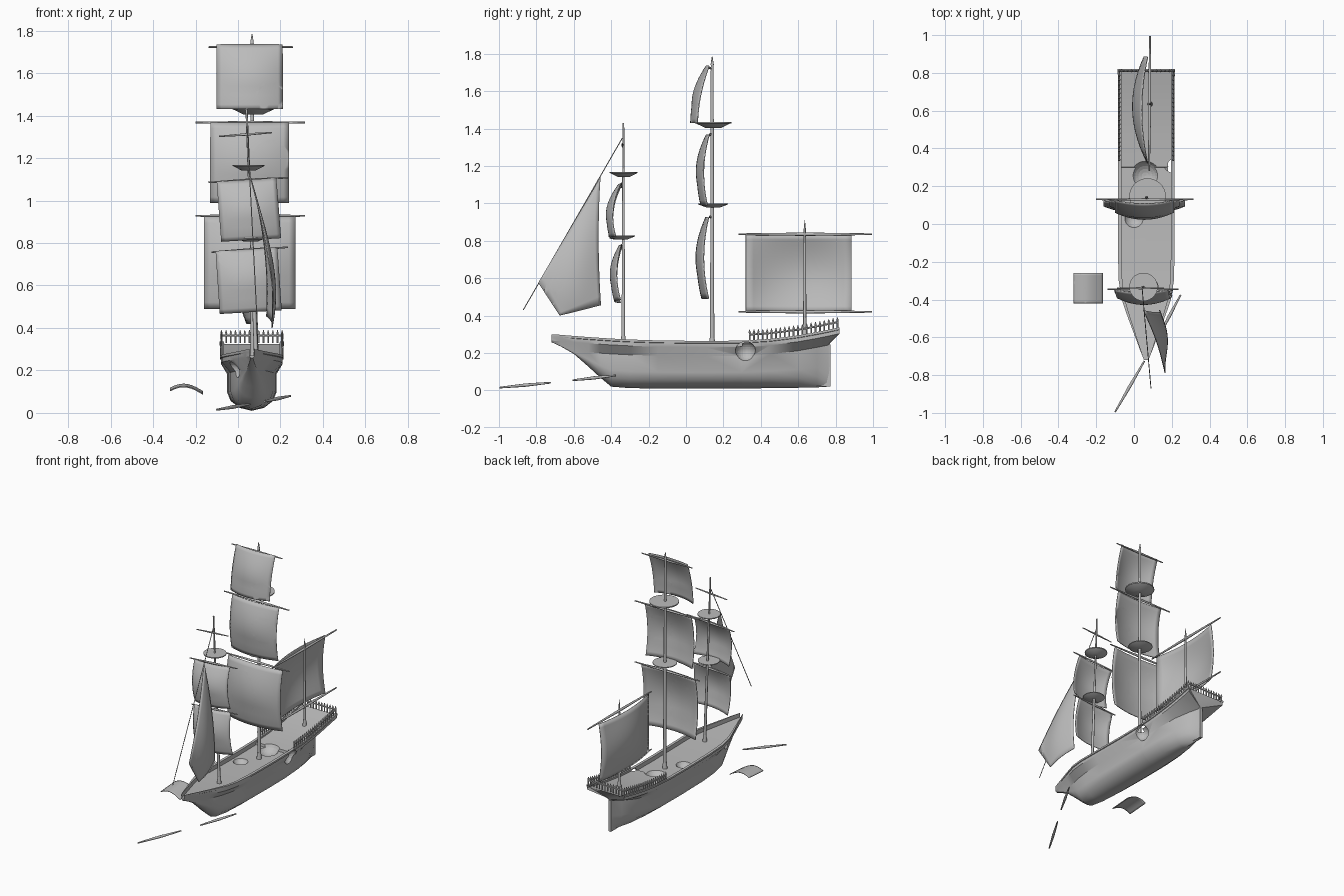
import bpy, bmesh, math
from mathutils import Vector

if "Cube" in bpy.data.objects:
    bpy.data.objects.remove(bpy.data.objects["Cube"])

CX = 0.065  # hull centre line
grey = bpy.data.materials.new("weathered_grey")
grey.diffuse_color = (0.5, 0.5, 0.5, 1)
grey.use_nodes = True
grey.node_tree.nodes["Principled BSDF"].inputs["Base Color"].default_value = grey.diffuse_color


def make(name, bm, smooth=None):
    bmesh.ops.recalc_face_normals(bm, faces=bm.faces[:])
    me = bpy.data.meshes.new(name)
    bm.to_mesh(me)
    bm.free()
    ob = bpy.data.objects.new(name, me)
    bpy.context.collection.objects.link(ob)
    me.materials.append(grey)
    if smooth:
        bpy.context.view_layer.objects.active = ob
        bpy.ops.object.select_all(action='DESELECT')
        ob.select_set(True)
        bpy.ops.object.shade_smooth_by_angle(angle=math.radians(smooth))
    return ob


def add_tube(bm, p, q, r0, r1, n=10):
    p, q = Vector(p), Vector(q)
    d = q - p
    ret = bmesh.ops.create_cone(bm, cap_ends=True, segments=n, radius1=r0, radius2=r1, depth=d.length)
    rot = d.to_track_quat('Z', 'Y').to_matrix()
    for v in ret['verts']:
        v.co = rot @ v.co + (p + q) / 2


def tube(name, *segs):
    bm = bmesh.new()
    for s in segs:
        add_tube(bm, *s)
    return make(name, bm, 40)


def spar(name, p, q, r):
    # thick in the middle, thin at both ends
    m = (Vector(p) + Vector(q)) / 2
    return tube(name, (p, m, r * 0.5, r), (m, q, r, r * 0.5))


def cut(ob, cutters):
    # subtract each cutter, bake the result and remove the cutters
    for c in cutters:
        c.hide_render = True
        m = ob.modifiers.new("cut", 'BOOLEAN')
        m.operation, m.solver, m.object = 'DIFFERENCE', 'EXACT', c
    bpy.context.view_layer.update()
    me = bpy.data.meshes.new_from_object(ob.evaluated_get(bpy.context.evaluated_depsgraph_get()))
    ob.modifiers.clear()
    ob.data = me
    for c in cutters:
        bpy.data.objects.remove(c)


def ball(loc, r):
    bm = bmesh.new()
    bmesh.ops.create_uvsphere(bm, u_segments=24, v_segments=14, radius=r)
    bmesh.ops.translate(bm, verts=bm.verts[:], vec=loc)
    return make("shot_cutter", bm)


def drill(loc, axis, ra, rz=None, length=0.4):
    # elliptical cutter along an axis
    bm = bmesh.new()
    c, a = Vector(loc), Vector(axis)
    add_tube(bm, c - a * length / 2, c + a * length / 2, ra, ra, 32)
    if rz:
        for v in bm.verts:
            v.co.z = c.z + (v.co.z - c.z) * rz / ra
    return make("hole_cutter", bm)


def patch(name, f, holes=(), n=14, thick=0.005):
    # curved cloth from f(u, v), u and v in 0..1
    bm = bmesh.new()
    g = [[bm.verts.new(f(i / n, j / n)) for i in range(n + 1)] for j in range(n + 1)]
    for j in range(n):
        for i in range(n):
            bm.faces.new((g[j][i], g[j][i + 1], g[j + 1][i + 1], g[j + 1][i]))
    ob = make(name, bm, 40)
    m = ob.modifiers.new("thickness", 'SOLIDIFY')
    m.thickness, m.offset = thick, 0
    cut(ob, list(holes))
    return ob


def square_sail(name, x0, x1, zt, zb, ys, bulge, holes=(), tilt=0.0, shift=0.0):
    def f(u, v):
        a, b, c = ys  # edge depth at top, middle and bottom
        y = a * (1 - v) * (1 - 2 * v) + 4 * b * v * (1 - v) + c * v * (2 * v - 1)
        y -= bulge * (1 - (2 * u - 1) ** 2) * (0.4 + 0.6 * math.sin(math.pi * min(v, 0.7)))
        x = x0 + (x1 - x0) * u
        return (x + shift * v, y, zt + (zb - zt) * v + tilt * (x - (x0 + x1) / 2))
    return patch(name, f, holes)


# Hull stations: y, rail z, keel z, rail half width, lower half width
ST = [(-0.72, .30, .258, .012, .005), (-0.67, .297, .235, .032, .012), (-0.60, .291, .195, .058, .025),
      (-0.52, .285, .125, .088, .048), (-0.46, .281, .07, .110, .065), (-0.40, .277, .02, .130, .082),
      (-0.30, .272, .012, .146, .1), (-0.15, .267, .01, .15, .112), (0.1, .264, .01, .15, .116),
      (0.299, .266, .01, .15, .115), (0.301, .266, .01, .15, .115), (0.45, .275, .012, .15, .108),
      (0.6, .294, .014, .15, .085), (0.7, .312, .016, .15, .045), (0.76, .324, .02, .15, .012),
      (0.82, .337, .02, .152, .01)]


def rail_z(y):
    for a, b in zip(ST, ST[1:]):
        if a[0] <= y <= b[0]:
            return a[1] + (b[1] - a[1]) * (y - a[0]) / (b[0] - a[0])
    return ST[-1][1]


# Hull with bulwarks and stepped deck
bm = bmesh.new()
rings = []
for y, zt, zk, w, l in ST:
    zd = zt - (0.03 if y < 0.3 else 0.012)
    zs = max(zt - 0.082, zk + 0.002)
    h = zs - zk
    yl = min(y, 0.77)
    half = [(0, y, zd), (w * .87, y, zd), (w * .87, y, zt), (w, y, zt), (w, y, zt - .012), (w * .965, y, zt - .014),
            (w * .965, y, zt - .034), (l, yl, zs), (l, yl, zk + .5 * h), (l * .86, yl, zk + .27 * h),
            (l * .5, yl, zk + .08 * h), (0, yl, zk)]
    pts = half + [(-x, a, b) for x, a, b in half[-2:0:-1]]
    rings.append([bm.verts.new((CX + x, a, b)) for x, a, b in pts])
k = len(rings[0])
for a, b in zip(rings, rings[1:]):
    for i in range(k):
        bm.faces.new((a[i], a[(i + 1) % k], b[(i + 1) % k], b[i]))
bm.faces.new(rings[0])
bm.faces.new(rings[-1])
hull = make("hull", bm, 35)
cut(hull, [ball((0.205, 0.318, 0.207), 0.055), ball((-0.025, -0.46, 0.2), 0.042),
           ball((0.06, 0.255, 0.29), 0.085), ball((0.0, 0.03, 0.26), 0.055)])

# Rudder
bm = bmesh.new()
bmesh.ops.create_cube(bm, size=1)
for v in bm.verts:
    v.co = (CX + v.co.x * 0.02, 0.735 + v.co.y * 0.075, 0.133 + v.co.z * 0.222)
make("rudder", bm)

# Stern railing: pointed posts and a handrail
bm = bmesh.new()


def post(x, y):
    z = rail_z(y)
    add_tube(bm, (x, y, z - .005), (x, y, z + .038), .0045, .0045, 6)
    add_tube(bm, (x, y, z + .038), (x, y, z + .056), .007, .001, 6)


N = 20
ys = [0.34 + 0.47 * i / N for i in range(N + 1)]
for s in (-0.143, 0.143):
    for y in ys:
        post(CX + s, y)
    for a, b in zip(ys[::4], ys[4::4]):
        add_tube(bm, (CX + s, a, rail_z(a) + .03), (CX + s, b, rail_z(b) + .03), .005, .005, 6)
for i in range(1, 13):
    post(CX - .143 + .286 * i / 13, 0.81)
add_tube(bm, (CX - .143, .81, rail_z(.81) + .03), (CX + .143, .81, rail_z(.81) + .03), .005, .005, 6)
make("stern_railing", bm)

# Masts
tube("main_mast", ((.07, .14, .23), (.07, .14, .28), .018, .013), ((.07, .14, .27), (.066, .14, 1.74), .012, .008),
     ((.066, .14, 1.74), (.066, .14, 1.785), .009, .002))
tube("fore_mast", ((.085, -.335, .235), (.085, -.335, .29), .016, .011),
     ((.085, -.335, .27), (.04, -.335, 1.43), .010, .005))
tube("mizzen_mast", ((.085, .635, .28), (.085, .635, .33), .015, .010), ((.085, .635, .32), (.085, .635, .86), .009, .006),
     ((.085, .635, .86), (.085, .635, .91), .006, .001))

# Crow's nest platforms
for name, x, y, z, r, d in (("main_upper_top", .072, .145, 1.42, .097, .032), ("main_lower_top", .066, .145, .988, .08, .02),
                            ("fore_upper_top", .05, -.333, 1.155, .075, .026), ("fore_lower_top", .06, -.345, .817, .072, .02)):
    bm = bmesh.new()
    add_tube(bm, (x, y, z - d / 2), (x, y, z + d / 4), r * .45, r * .96, 28)
    add_tube(bm, (x, y, z + d / 4), (x, y, z + d / 2), r, r, 28)
    make(name, bm, 35)

# Yards
spar("main_yard_low", (-.20, .13, .928), (.315, .13, .928), .008)
spar("main_yard_mid", (-.20, .13, 1.367), (.315, .13, 1.367), .008)
spar("main_yard_high", (-.14, .13, 1.723), (.26, .13, 1.723), .007)
spar("fore_yard_low", (-.125, -.345, .757), (.235, -.345, .78), .007)
spar("fore_yard_mid", (-.14, -.345, 1.085), (.235, -.345, 1.108), .007)
spar("fore_yard_high", (-.09, -.34, 1.302), (.16, -.34, 1.32), .006)
spar("spanker_gaff", (.08, .28, .835), (.085, .995, .835), .009)
spar("spanker_boom", (.08, .28, .42), (.085, .995, .42), .009)

# Torn square sails
Y = (0, 1, 0)
square_sail("main_course", -.16, .27, .925, .49, (.122, .095, .122), .042, [drill((-.005, .1, .70), Y, .095, .165)])
square_sail("main_topsail", -.13, .24, 1.367, .99, (.125, .095, .115), .04, [drill((.152, .1, 1.2), Y, .085)])
square_sail("main_topgallant", -.10, .21, 1.735, 1.43, (.125, .08, .062), .042, [drill((.155, .06, 1.487), Y, .065)])
square_sail("fore_course", -.105, .185, .77, .475, (-.345, -.37, -.35), .035, [drill((-.052, -.37, .722), Y, .036)], .06, .02)
square_sail("fore_topsail", -.10, .18, 1.097, .815, (-.348, -.39, -.375), .035, (), .06, .022)

# Spanker sail
patch("spanker_sail", lambda u, v: (
    .073 - .07 * (1 - (2 * u - 1) ** 2) * (.45 + .55 * math.sin(math.pi * v)) - .02 * u * math.sin(math.pi * v),
    .32 + .565 * u, .835 - .415 * v))

# Jib and its stay
HEAD, CLEW, FOOT, TACK = [Vector(p) for p in ((.05, -.457, 1.14), (.135, -.455, .455), (.16, -.675, .40), (.165, -.79, .575))]


def jib(u, v):
    p = (HEAD * (1 - v) + TACK * v) * (1 - u) + (CLEW * (1 - v) + FOOT * v) * u
    bow = 4 * u * (1 - u)
    return p + Vector((.03 * bow * (1 - v) + .03 * math.sin(math.pi * v) * (.4 + .6 * bow), -.012 * bow * (1 - v), 0))


patch("jib_sail", jib, [drill((.15, -.695, .56), (1, 0, 0), .036), drill((.15, -.73, .50), (1, 0, 0), .042)])
tube("jib_stay", ((.043, -.34, 1.35), (.09, -.87, .43), .0025, .0025, 6))

# Broken bowsprit pieces
spar("broken_spar_outer", (-.10, -.995, .015), (.055, -.725, .041), .009)
spar("broken_spar_inner", (.125, -.605, .054), (.247, -.375, .08), .009)

# Drifting scrap of sail
patch("drifting_sail_scrap", lambda u, v: (
    -.32 + .155 * u, -.26 - .16 * v, .10 + .035 * math.sin(math.pi * (.15 + .85 * u)) - .012 * v),
    [drill((-.315, -.385, .1), (0, 0, 1), .068), drill((-.325, -.265, .1), (0, 0, 1), .042)])
